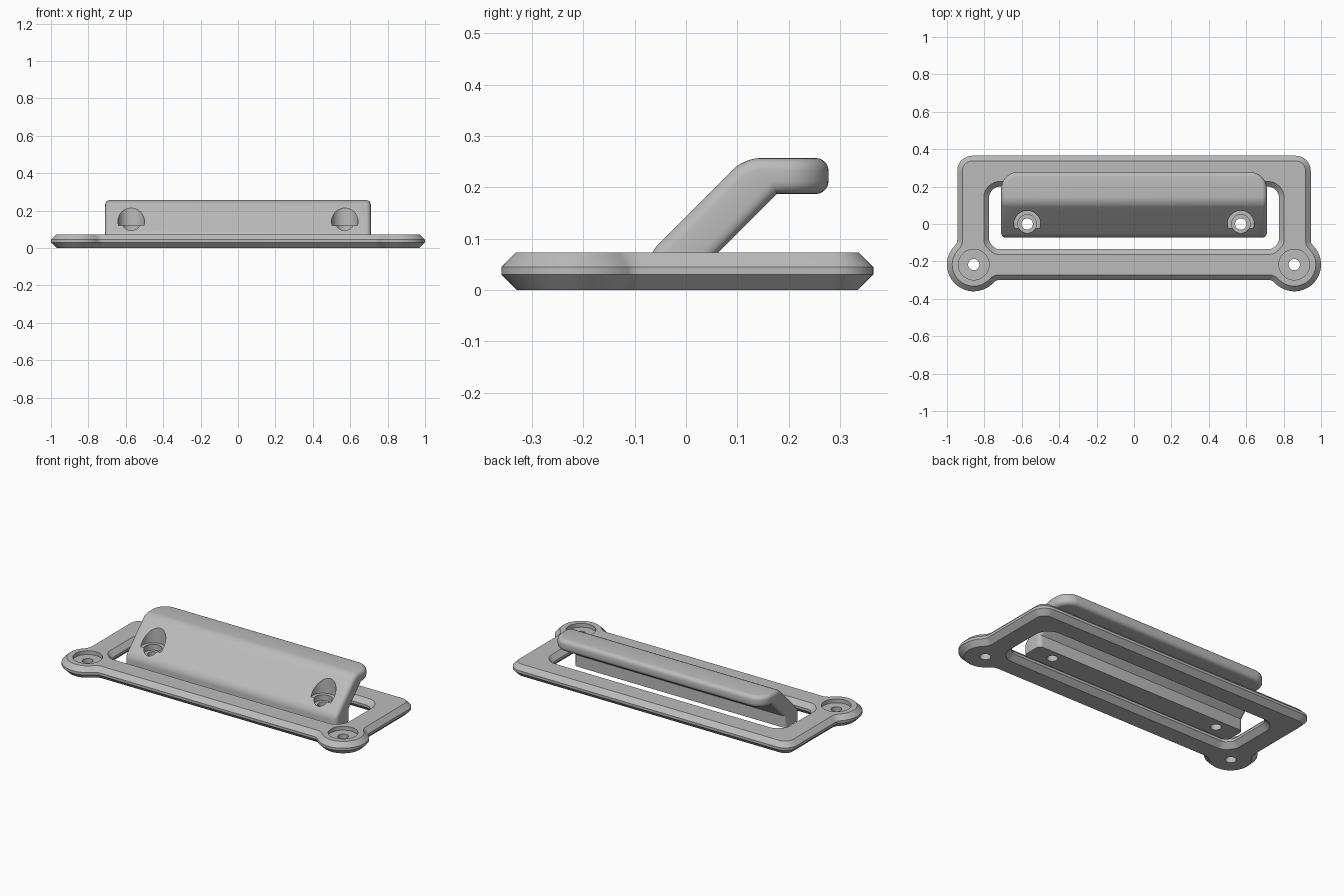
import bpy, bmesh, math
from math import sin, cos, atan2, sqrt, pi

cube = bpy.data.objects.get("Cube")
if cube:
    bpy.data.objects.remove(cube, do_unlink=True)

steel = bpy.data.materials.new("satin_grey")
steel.use_nodes = True
colour = (0.5, 0.5, 0.5, 1)
steel.diffuse_color = colour
steel.node_tree.nodes["Principled BSDF"].inputs["Base Color"].default_value = colour

BOSS_X, BOSS_Y, BOSS_R = 0.857, -0.217, 0.143
FILLET = 0.04
SCREW_X = 0.571


def finish(bm, name):
    bmesh.ops.recalc_face_normals(bm, faces=bm.faces)
    mesh = bpy.data.meshes.new(name)
    bm.to_mesh(mesh)
    bm.free()
    obj = bpy.data.objects.new(name, mesh)
    bpy.context.collection.objects.link(obj)
    mesh.materials.append(steel)
    return obj


def activate(obj):
    bpy.ops.object.select_all(action='DESELECT')
    obj.select_set(True)
    bpy.context.view_layer.objects.active = obj


def bridge(bm, a, b):
    for i in range(len(a)):
        j = (i + 1) % len(a)
        bm.faces.new((a[i], a[j], b[j], b[i]))


def drill(obj, x, y, profile, sides=40):
    """Cut a stepped round hole whose (radius, height) profile runs upwards."""
    bm = bmesh.new()
    rings = [[bm.verts.new((x + r * cos(2 * pi * k / sides), y + r * sin(2 * pi * k / sides), z))
              for k in range(sides)] for r, z in profile]
    for a, b in zip(rings, rings[1:]):
        bridge(bm, a, b)
    bm.faces.new(rings[0])
    bm.faces.new(rings[-1])
    cutter = finish(bm, "screw_hole_cutter")
    cutter.hide_render = True
    mod = obj.modifiers.new("screw_hole", 'BOOLEAN')
    mod.operation, mod.solver, mod.object = 'DIFFERENCE', 'EXACT', cutter
    activate(obj)
    bpy.ops.object.modifier_apply(modifier=mod.name)
    bpy.data.objects.remove(cutter, do_unlink=True)


def smooth(obj):
    activate(obj)
    bpy.ops.object.shade_smooth_by_angle(angle=math.radians(28))


def outline(arcs, inset):
    """Closed mirrored outline; each arc is (x, y, radius, inset sign, start, end, steps)."""
    half = []
    for cx, cy, r, sign, a0, a1, n in arcs:
        rad = r + sign * inset
        for k in range(n + 1):
            a = a0 + (a1 - a0) * k / n
            half.append((cx + rad * cos(a), cy + rad * sin(a)))
    return half + [(-x, y) for x, y in reversed(half)]


def blend(gap):
    """Centre offset and angle of a fillet between a straight edge and a boss."""
    g = gap + FILLET
    o = sqrt((BOSS_R + FILLET) ** 2 - g * g)
    return g, o, atan2(g, o), atan2(o, g)


# Outer edge of the frame: fillet, screw boss, fillet, rounded corner
g1, o1, a1, _ = blend(0.083)
g2, o2, _, a2 = blend(0.088)
outer = [
    (BOSS_X - o1, BOSS_Y - g1, FILLET, 1, pi / 2, a1, 6),
    (BOSS_X, BOSS_Y, BOSS_R, -1, pi + a1, 2 * pi + a2, 28),
    (BOSS_X + g2, BOSS_Y + o2, FILLET, 1, pi + a2, pi, 6),
    (0.945 - 0.08, 0.365 - 0.08, 0.08, -1, 0, pi / 2, 8),
]

# Edge of the opening, bulging slightly around each boss
g, o, b1, b2 = blend(0.082)
inner = [
    (BOSS_X - o, BOSS_Y + g, FILLET, 1, -pi / 2, -b1, 6),
    (BOSS_X, BOSS_Y, BOSS_R, -1, pi - b1, pi - b2, 28),
    (BOSS_X - g, BOSS_Y + o, FILLET, 1, -b2, 0, 6),
    (0.775 - 0.06, 0.2 - 0.06, 0.06, 1, 0, pi / 2, 8),
]

# Base frame: one chamfered section swept around both outlines
section = [(0, 0.03), (0.03, 0), (0.045, 0), (0.073, 0.028)]
bm = bmesh.new()
loops = [[bm.verts.new((x, y, z)) for x, y in outline(arcs, d)]
         for arcs, steps in ((outer, section), (inner, section[::-1])) for z, d in steps]
for i, loop in enumerate(loops):
    bridge(bm, loop, loops[(i + 1) % len(loops)])
frame = finish(bm, "base_frame")
for side in (-1, 1):
    drill(frame, side * BOSS_X, BOSS_Y, [(0.03, -0.1), (0.03, 0.05), (0.082, 0.05), (0.082, 0.2)])
smooth(frame)

# Handle: slanted profile extruded across the width
profile = [(-0.073, 0), (0.06, 0), (0.06, 0.07), (0.177, 0.187),
           (0.278, 0.187), (0.278, 0.257), (0.114, 0.257), (-0.073, 0.07)]
bm = bmesh.new()
ends = [[bm.verts.new((x, y, z)) for y, z in profile] for x in (-0.71, 0.71)]
bridge(bm, *ends)
for end in ends:
    bm.faces.new(end)
bmesh.ops.recalc_face_normals(bm, faces=bm.faces)


def bevel(edges, offset, steps):
    bmesh.ops.bevel(bm, geom=edges, offset=offset, segments=steps, profile=0.5,
                    affect='EDGES', clamp_overlap=False)


def edges_where(test):
    return [e for e in bm.edges if all(test(v.co) for v in e.verts)]


# Broad round on the grip corners and on the upper bend
bevel(edges_where(lambda c: c.y > 0.27 and c.x > 0)
      + edges_where(lambda c: c.y > 0.27 and c.x < 0), 0.09, 10)
bevel(edges_where(lambda c: abs(c.y - 0.114) < 0.001 and c.z > 0.25), 0.03, 6)

# Small round on the remaining outward edges, leaving the foot sharp
bm.normal_update()
bevel([e for e in bm.edges if e.is_convex and e.calc_face_angle(0) > 0.5
       and max(v.co.z for v in e.verts) > 0.001], 0.025, 5)
handle = finish(bm, "handle")
for side in (-1, 1):
    drill(handle, side * SCREW_X, 0, [(0.03, -0.1), (0.03, 0.085), (0.05, 0.085),
                                      (0.05, 0.12), (0.071, 0.12), (0.071, 0.4)])
smooth(handle)
